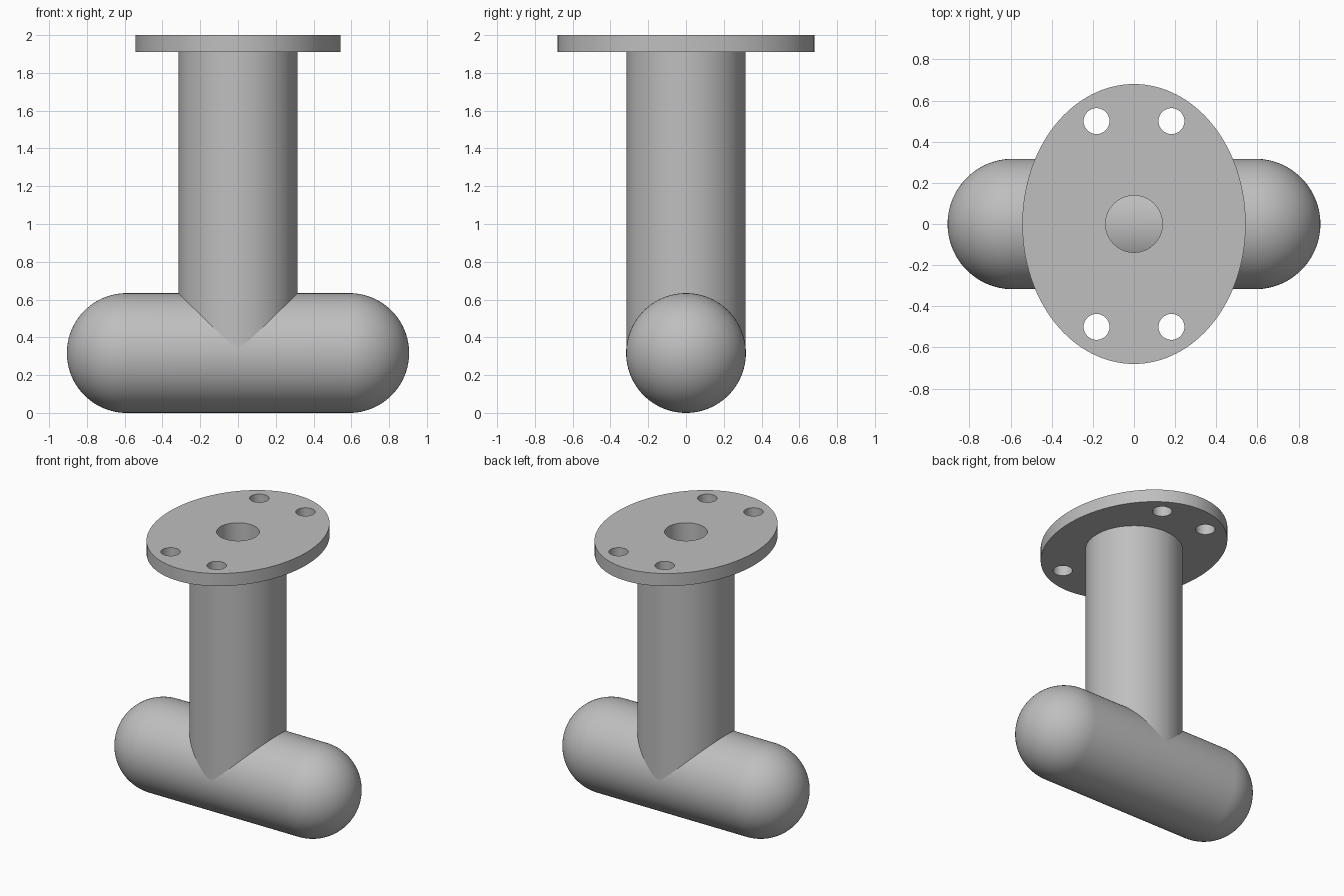
import bpy, bmesh
from math import sin, cos, pi, radians
from mathutils import Matrix, Vector

cube = bpy.data.objects.get("Cube")
if cube:
    bpy.data.objects.remove(cube, do_unlink=True)

BAR_R, BAR_HALF = 0.317, 0.906
COLUMN_R, BORE_R = 0.315, 0.138
FLANGE_Z, TOP_Z = 1.91, 2.0

grey = bpy.data.materials.new("plain grey")
grey.use_nodes = True
grey.diffuse_color = (0.52, 0.52, 0.52, 1)
grey.node_tree.nodes["Principled BSDF"].inputs["Base Color"].default_value = grey.diffuse_color


def finish(name, bm):
    """Clean the mesh, make an object and smooth it with sharp edges kept."""
    bmesh.ops.remove_doubles(bm, verts=bm.verts, dist=1e-5)
    bmesh.ops.recalc_face_normals(bm, faces=bm.faces)
    mesh = bpy.data.meshes.new(name)
    bm.to_mesh(mesh)
    bm.free()
    mesh.materials.clear()
    mesh.materials.append(grey)
    ob = bpy.data.objects.new(name, mesh)
    bpy.context.collection.objects.link(ob)
    bpy.ops.object.select_all(action='DESELECT')
    ob.select_set(True)
    bpy.context.view_layer.objects.active = ob
    bpy.ops.object.shade_smooth_by_angle(angle=radians(30))
    return ob


def lathe(profile, closed=False, steps=96):
    """Spin (radius, height) points around z."""
    bm = bmesh.new()
    verts = [bm.verts.new((r, 0, z)) for r, z in profile]
    edges = [bm.edges.new(p) for p in zip(verts, verts[1:])]
    if closed:
        edges.append(bm.edges.new((verts[-1], verts[0])))
    bmesh.ops.spin(bm, geom=verts + edges, cent=(0, 0, 0), axis=(0, 0, 1),
                   angle=2 * pi, steps=steps, use_duplicate=False)
    return bm


# Round-ended bar lying along x
straight = BAR_HALF - BAR_R
cap = [(BAR_R * cos(a), straight + BAR_R * sin(a))
       for a in (i * pi / 48 for i in range(25))]
cap[-1] = (0, BAR_HALF)
bar = lathe([(r, -z) for r, z in reversed(cap)] + cap)
bmesh.ops.transform(bar, verts=bar.verts,
                    matrix=Matrix.Translation((0, 0, BAR_R)) @ Matrix.Rotation(pi / 2, 4, 'Y'))
finish("rounded_bar", bar)

# Hollow column whose bore ends on the bar
finish("column", lathe([(COLUMN_R, BAR_R), (COLUMN_R, FLANGE_Z),
                        (BORE_R, FLANGE_Z), (BORE_R, BAR_R)], closed=True))

# Oval flange with bore and four bolt holes, as a filled flat curve
outline = bpy.data.curves.new("flange_outline", 'CURVE')
outline.dimensions, outline.fill_mode = '2D', 'BOTH'
outline.extrude = (TOP_Z - FLANGE_Z) / 2


def ring(x, y, rx, ry, n):
    spline = outline.splines.new('POLY')
    spline.points.add(n - 1)
    spline.use_cyclic_u = True
    for i, p in enumerate(spline.points):
        a = 2 * pi * i / n
        p.co = (x + rx * cos(a), y + ry * sin(a), 0, 1)


ring(0, 0, 0.543, 0.68, 128)
ring(0, 0, BORE_R, BORE_R, 96)
for sx in (-1, 1):
    for sy in (-1, 1):
        ring(sx * 0.182, sy * 0.5, 0.063, 0.063, 48)

helper = bpy.data.objects.new("flange_helper", outline)
bpy.context.collection.objects.link(helper)
depsgraph = bpy.context.evaluated_depsgraph_get()
flange = bmesh.new()
flange.from_mesh(bpy.data.meshes.new_from_object(helper.evaluated_get(depsgraph)))
bpy.data.objects.remove(helper, do_unlink=True)
bmesh.ops.translate(flange, verts=flange.verts, vec=Vector((0, 0, (TOP_Z + FLANGE_Z) / 2)))
finish("flange", flange)
